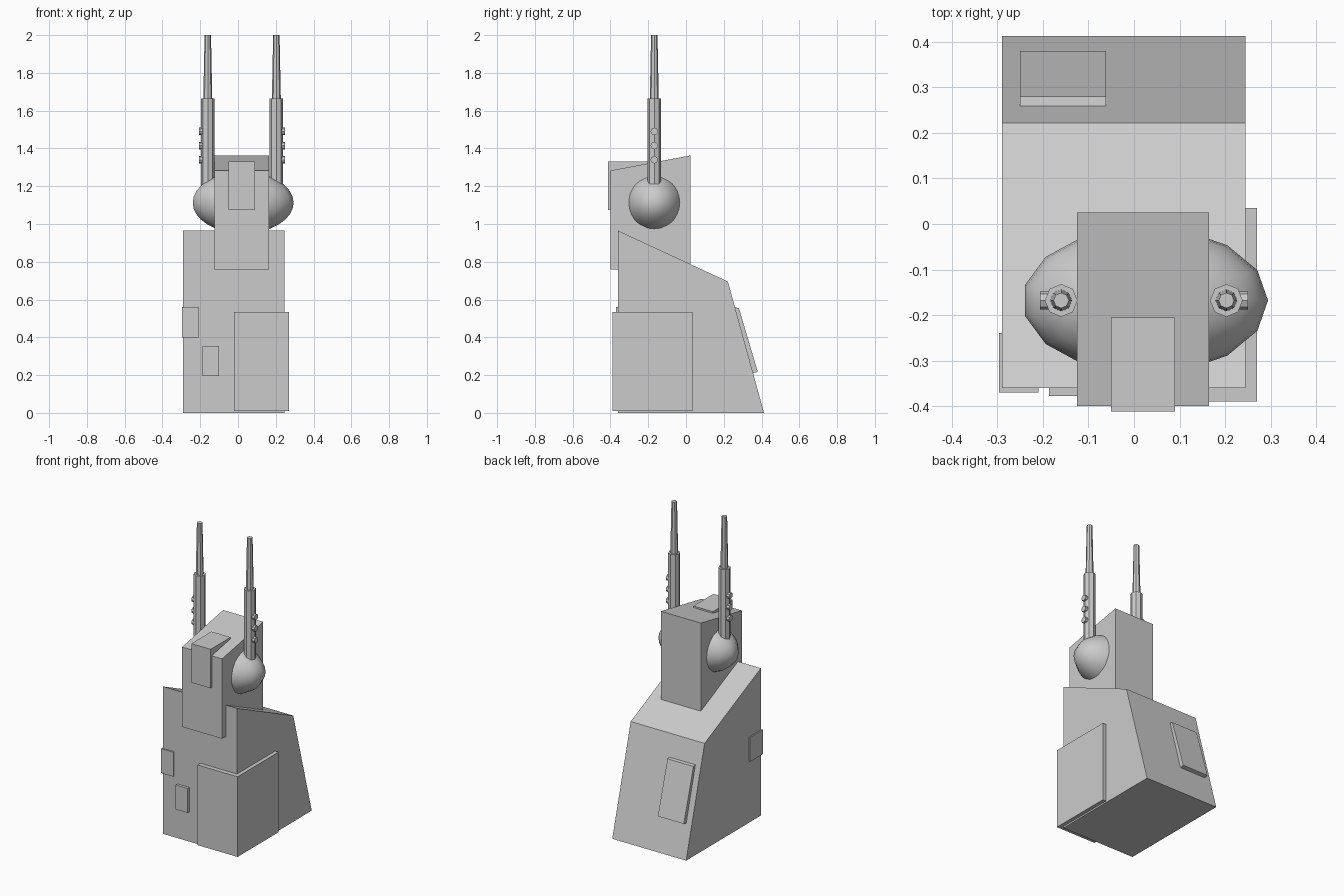
import bpy
import bmesh
from math import sin, cos, pi
from mathutils import Matrix

cube = bpy.data.objects.get("Cube")
if cube:
    bpy.data.objects.remove(cube, do_unlink=True)

GREY = (0.6, 0.6, 0.6, 1)
grey = bpy.data.materials.new("plain grey")
grey.use_nodes = True
grey.diffuse_color = GREY
grey.node_tree.nodes["Principled BSDF"].inputs["Base Color"].default_value = GREY


def finish(name, bm, smooth=False):
    """Turn a bmesh into a named object with clean outward faces."""
    bmesh.ops.remove_doubles(bm, verts=bm.verts, dist=1e-5)
    bmesh.ops.recalc_face_normals(bm, faces=bm.faces)
    for face in bm.faces:
        face.smooth = smooth
    mesh = bpy.data.meshes.new(name)
    bm.to_mesh(mesh)
    bm.free()
    mesh.materials.append(grey)
    obj = bpy.data.objects.new(name, mesh)
    bpy.context.collection.objects.link(obj)
    return obj


def side_profile(name, x0, x1, points):
    """Extrude a (y, z) outline from x0 to x1."""
    bm = bmesh.new()
    face = bm.faces.new([bm.verts.new((x0, y, z)) for y, z in points])
    ext = bmesh.ops.extrude_face_region(bm, geom=[face])
    moved = [v for v in ext["geom"] if isinstance(v, bmesh.types.BMVert)]
    bmesh.ops.translate(bm, verts=moved, vec=(x1 - x0, 0, 0))
    return finish(name, bm)


def box(name, x0, x1, y0, y1, z0, z1):
    return side_profile(name, x0, x1, [(y0, z0), (y1, z0), (y1, z1), (y0, z1)])


def lathe(name, rings, sides, matrix, smooth=False):
    """Stack (radius, height) rings around z, cap the ends, then transform."""
    bm = bmesh.new()
    loops = [[bm.verts.new((r * cos(2 * pi * i / sides), r * sin(2 * pi * i / sides), z))
              for i in range(sides)] for r, z in rings]
    for low, high in zip(loops, loops[1:]):
        for i in range(sides):
            j = (i + 1) % sides
            bm.faces.new((low[i], low[j], high[j], high[i]))
    bm.faces.new(loops[0][::-1])
    bm.faces.new(loops[-1])
    bm.transform(matrix)
    return finish(name, bm, smooth)


# Sloped base and the panels on it
side_profile("base", -0.29, 0.245, [(-0.36, 0), (0.413, 0), (0.222, 0.695), (-0.36, 0.965)])
box("corner_armour", -0.02, 0.27, -0.39, 0.035, 0.01, 0.535)
box("side_panel", -0.297, -0.21, -0.37, -0.24, 0.40, 0.56)
box("front_panel", -0.187, -0.10, -0.378, -0.34, 0.195, 0.355)
side_profile("rear_panel", -0.25, -0.062,
             [(0.25, 0.56), (0.28, 0.555), (0.38, 0.217), (0.35, 0.21)])

# Turret head with its front block
side_profile("turret_head", -0.125, 0.165,
             [(-0.40, 0.76), (0.025, 0.76), (0.025, 1.363), (-0.40, 1.283)])
box("head_block", -0.05, 0.09, -0.412, -0.205, 1.075, 1.33)

# Ellipsoid gun mount passing through the head
steps = 16
ball = [(max(sin(pi * k / steps), 1e-4), -cos(pi * k / steps)) for k in range(steps + 1)]
lathe("gun_mount", ball, 15,
      Matrix.Translation((0.0245, -0.168, 1.113)) @ Matrix.Diagonal((0.27, 0.163, 0.163, 1)),
      smooth=True)

# Twin upright guns with studs on their outer sides
for side, x, out in (("right", -0.16, -1), ("left", 0.203, 1)):
    lathe(side + "_gun_sleeve", [(0.036, 1.1), (0.036, 1.665)], 8,
          Matrix.Translation((x, -0.168, 0)))
    lathe(side + "_gun_barrel", [(0.025, 1.6), (0.017, 2.0)], 8,
          Matrix.Translation((x, -0.168, 0)))
    for n in range(3):
        place = Matrix.Translation((x, -0.168, 1.34 + 0.075 * n))
        turn = Matrix.Rotation(out * pi / 2, 4, "Y")
        lathe(f"{side}_gun_stud_{n + 1}", [(0.02, 0), (0.02, 0.047)], 8, place @ turn)
